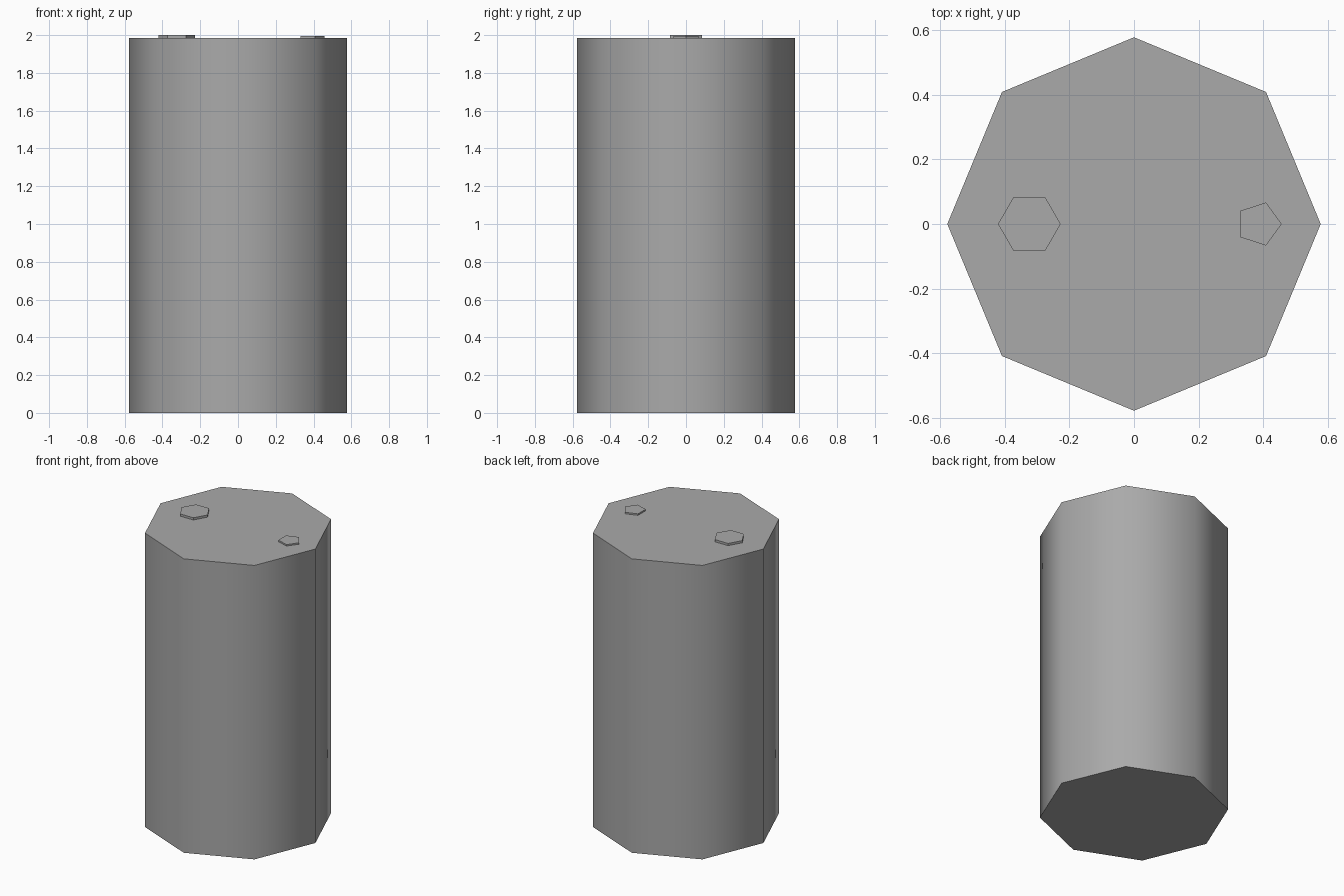
import bpy
import math

cube = bpy.data.objects.get("Cube")
if cube:
    bpy.data.objects.remove(cube, do_unlink=True)

# One plain grey for the whole drum
grey = bpy.data.materials.new("drum_grey")
grey.use_nodes = True
colour = (0.4, 0.4, 0.4, 1)
grey.diffuse_color = colour
grey.node_tree.nodes["Principled BSDF"].inputs["Base Color"].default_value = colour


def prism(name, sides, radius, x, bottom, top):
    """Upright prism with one corner pointing along +x."""
    bpy.ops.mesh.primitive_cylinder_add(
        vertices=sides, radius=radius, depth=top - bottom,
        location=(x, 0, (bottom + top) / 2), rotation=(0, 0, -math.pi / 2))
    obj = bpy.context.object
    obj.name = name
    bpy.ops.object.transform_apply(location=False, rotation=True, scale=False)
    obj.data.materials.append(grey)
    # Round the octagon's walls, keep caps and small plugs crisp
    bpy.ops.object.shade_smooth_by_angle(angle=math.radians(50))
    return obj


LID = 1.985
prism("drum_body", 8, 0.578, 0, 0, LID)
# Filler plugs stand just proud of the lid
prism("large_plug", 6, 0.097, -0.324, LID - 0.02, 2.0)
prism("small_plug", 5, 0.07, 0.387, LID - 0.02, 1.995)
